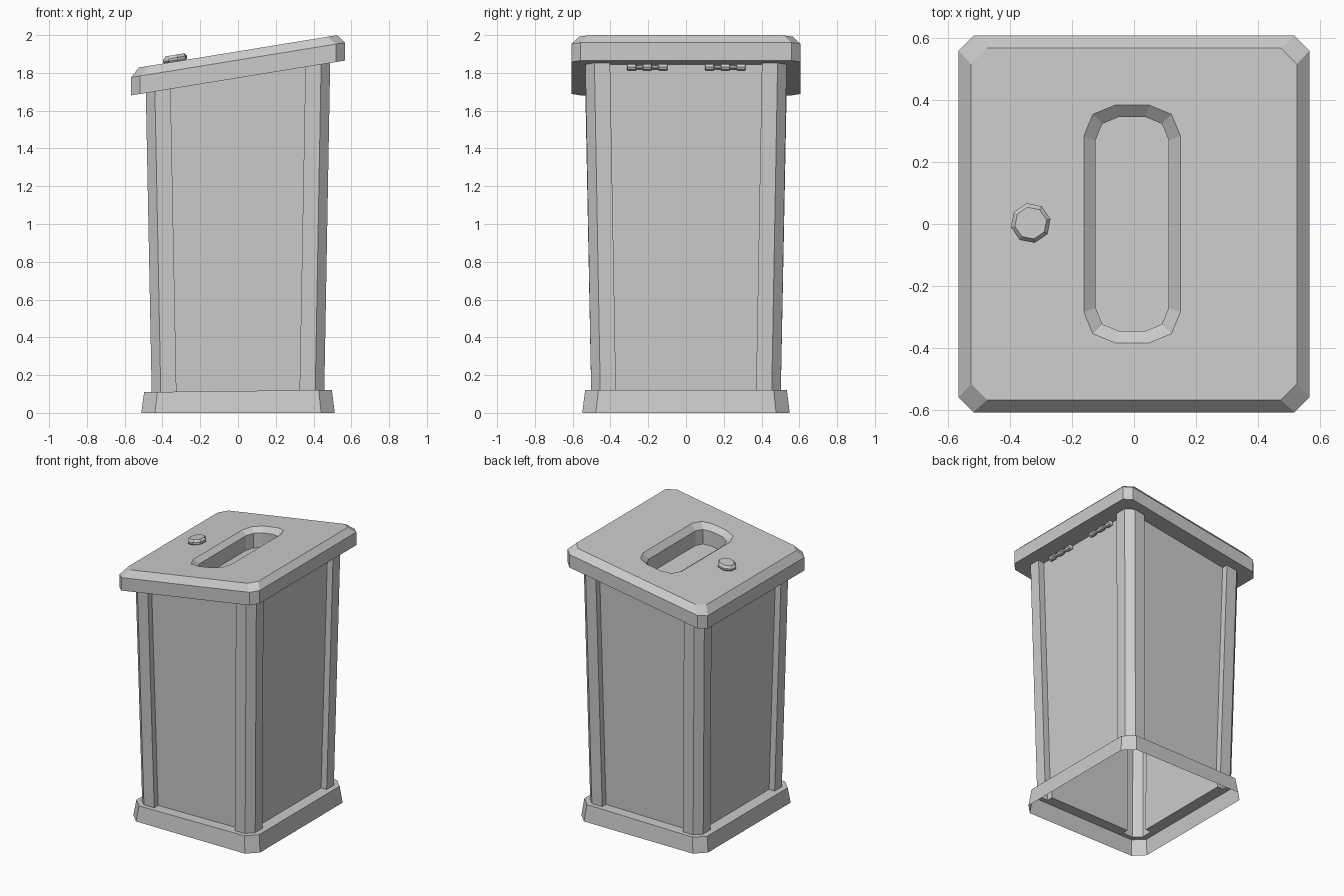
import bpy, bmesh, math

if "Cube" in bpy.data.objects:
    bpy.data.objects.remove(bpy.data.objects["Cube"], do_unlink=True)

SLOPE = 0.163          # rise of the lid from left to right

grey = bpy.data.materials.new("plain_grey")
grey.use_nodes = True
COLOUR = (0.6, 0.6, 0.6, 1)
grey.diffuse_color = COLOUR
grey.node_tree.nodes["Principled BSDF"].inputs["Base Color"].default_value = COLOUR


def finish(name, bm):
    mesh = bpy.data.meshes.new(name)
    bm.to_mesh(mesh)
    bm.free()
    mesh.materials.append(grey)
    obj = bpy.data.objects.new(name, mesh)
    bpy.context.collection.objects.link(obj)
    return obj


def octagon(x, y, c):
    return [(x, c - y), (x, y - c), (x - c, y), (c - x, y),
            (-x, y - c), (-x, c - y), (c - x, -y), (x - c, -y)]


def rounded_slot(x, y, r, cx=-0.006):
    pts = []
    for k, (sx, sy) in enumerate([(1, 1), (-1, 1), (-1, -1), (1, -1)]):
        for step in range(3):
            a = math.radians(90 * k + 45 * step)
            pts.append((cx + sx * (x - r) + r * math.cos(a),
                        sy * (y - r) + r * math.sin(a)))
    return pts


def post_section(x, y, c=0.048, w=0.083, d=0.045):
    """Outline of recessed panels between chamfered corner posts."""
    corner = [(x - d, y - c - w), (x, y - c - w), (x, y - c),
              (x - c, y), (x - c - w, y), (x - c - w, y - d)]
    flip = corner[::-1]
    return (corner + [(-a, b) for a, b in flip]
            + [(-a, -b) for a, b in corner] + [(a, -b) for a, b in flip])


def ring(bm, pts, z, slope=0.0):
    return [bm.verts.new((x, y, z + slope * x)) for x, y in pts]


def skin(bm, lower, upper):
    n = len(lower)
    for i in range(n):
        j = (i + 1) % n
        bm.faces.new((lower[i], lower[j], upper[j], upper[i]))


def plate_with_hole(bm, outer, inner, up):
    """Fill the flat area between two loops."""
    edges = []
    for loop in (outer, inner):
        for a, b in zip(loop, loop[1:] + loop[:1]):
            edges.append(bm.edges.get((a, b)) or bm.edges.new((a, b)))
    made = bmesh.ops.triangle_fill(bm, edges=edges, use_beauty=True,
                                   normal=(0, 0, up))["geom"]
    for f in made:
        if isinstance(f, bmesh.types.BMFace):
            f.normal_update()
            if f.normal.z * up < 0:
                f.normal_flip()


# Panels and corner posts, open at the bottom
bm = bmesh.new()
skin(bm, ring(bm, post_section(0.457, 0.502), 0.116, 0.012),
     ring(bm, post_section(0.488, 0.533), 1.777, SLOPE))
finish("body_panels_and_posts", bm)

# Flared hollow plinth with a ledge meeting the body
bm = bmesh.new()
foot = ring(bm, octagon(0.512, 0.549, 0.072), 0)
ledge = ring(bm, octagon(0.497, 0.534, 0.07), 0.116, 0.012)
skin(bm, foot, ledge)
plate_with_hole(bm, ledge, ring(bm, post_section(0.457, 0.502), 0.116, 0.012), 1)
finish("base_plinth", bm)

# Sloping lid with bevelled rim and a deposit slot
bm = bmesh.new()
under = ring(bm, octagon(0.566, 0.607, 0.048), 1.773, SLOPE)
side = ring(bm, octagon(0.566, 0.607, 0.048), 1.868, SLOPE)
top = ring(bm, octagon(0.525, 0.567, 0.052), 1.914, SLOPE)
skin(bm, under, side)
skin(bm, side, top)
slot_top = ring(bm, rounded_slot(0.156, 0.383, 0.1), 1.914, SLOPE)
slot_mid = ring(bm, rounded_slot(0.118, 0.345, 0.075), 1.88, SLOPE)
slot_low = ring(bm, rounded_slot(0.118, 0.345, 0.075), 1.67)
plate_with_hole(bm, top, slot_top, 1)
skin(bm, slot_mid[::-1], slot_top[::-1])
skin(bm, slot_low[::-1], slot_mid[::-1])
bm.faces.new(slot_low)
bm.faces.new(under[::-1])
bmesh.ops.recalc_face_normals(bm, faces=[])
finish("lid", bm)

# Eight-sided lid knob
bm = bmesh.new()
loops = []
for r, h in [(0.055, -0.005), (0.065, 0.008), (0.065, 0.02), (0.052, 0.036)]:
    pts = [(r * math.cos(math.tau * i / 8 + 0.2), r * math.sin(math.tau * i / 8 + 0.2))
           for i in range(8)]
    loops.append(ring(bm, pts, h, SLOPE))
for low, high in zip(loops, loops[1:]):
    skin(bm, low, high)
bm.faces.new(loops[-1])
knob = finish("lid_knob", bm)
knob.location = (-0.333, 0.003, 1.914 - 0.333 * SLOPE)

# Pair of hinges: a pin with three thicker knuckles
for side_name, cy in (("front", -0.205), ("back", 0.208)):
    bm = bmesh.new()
    profile = []
    for k in (-1, 0, 1):
        mid, half = k * 0.083, 0.025
        profile += [(0.012, mid - half), (0.019, mid - half + 0.004),
                    (0.019, mid + half - 0.004), (0.012, mid + half)]
    loops = []
    for r, h in profile:
        loops.append([bm.verts.new((r * math.sin(math.tau * i / 8), h,
                                    r * math.cos(math.tau * i / 8))) for i in range(8)])
    for low, high in zip(loops, loops[1:]):
        skin(bm, low, high)
    bm.faces.new(loops[0][::-1])
    bm.faces.new(loops[-1])
    hinge = finish("hinge_" + side_name, bm)
    hinge.location = (0.46, cy, 1.831)
